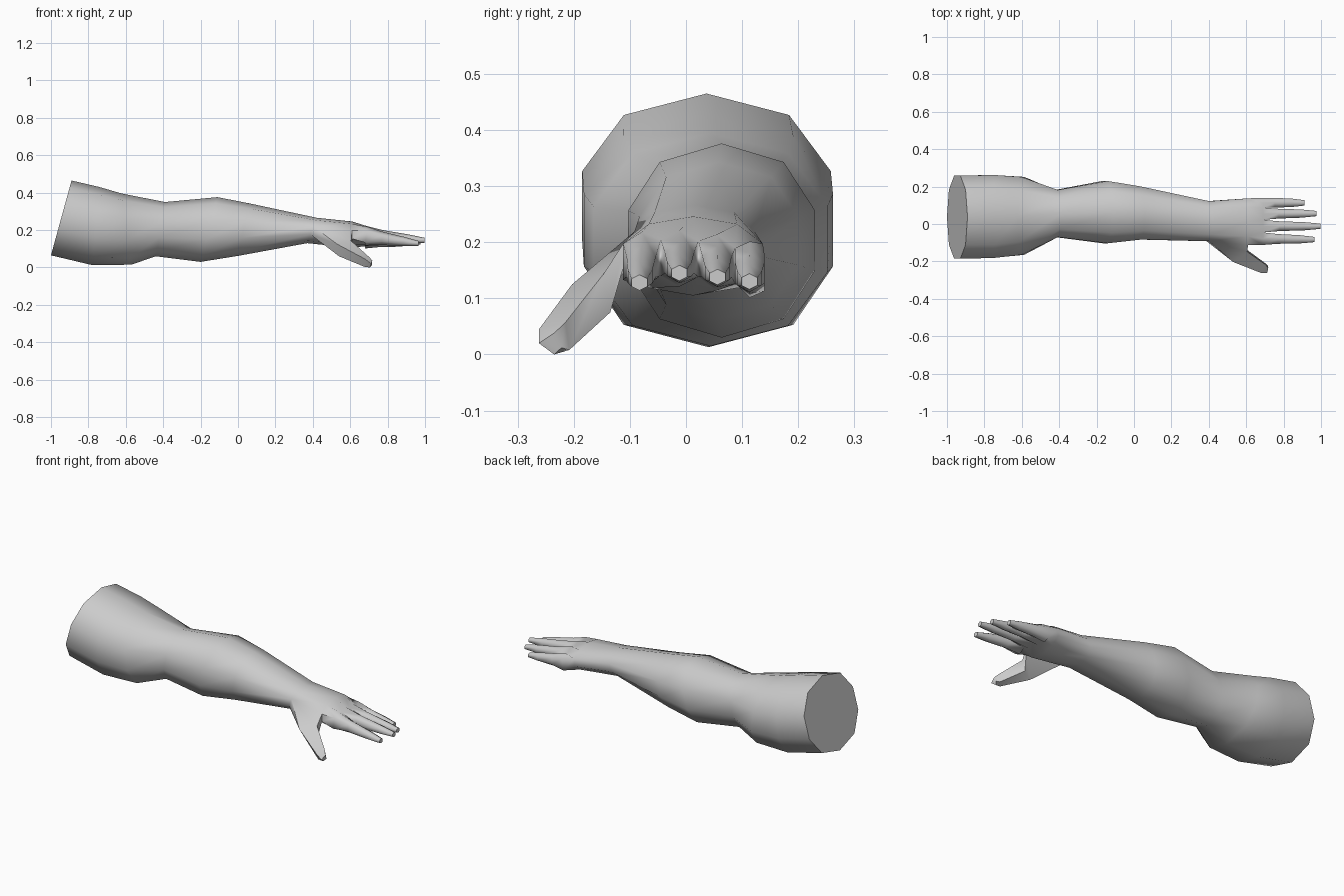
import bpy, bmesh, math
from mathutils import Vector

if "Cube" in bpy.data.objects:
    bpy.data.objects.remove(bpy.data.objects["Cube"])

bm = bmesh.new()

def ring_of(points):
    return [bm.verts.new(p) for p in points]

def bridge(a, b, skip=()):
    n = len(a)
    for i in range(n):
        if i not in skip:
            j = (i + 1) % n
            bm.faces.new((a[i], a[j], b[j], b[i]))

def section(x_top, x_bot, y0, y1, z0, z1, power):
    """Ten-sided ring: five points over the top (front to back), five underneath."""
    pts = []
    for i in range(10):
        a = math.radians(162 - 36 * i)
        c, s = math.cos(a) / 0.951, math.sin(a)
        c = math.copysign(abs(c) ** power, c)
        x = (x_top + x_bot) / 2 + s * (x_top - x_bot) / 2
        pts.append((x, (y0 + y1) / 2 + c * (y1 - y0) / 2, (z0 + z1) / 2 + s * (z1 - z0) / 2))
    return ring_of(pts)

# Upper arm, elbow, forearm, wrist, palm
sections = [
    (-0.89, -1.00, -0.185, 0.258, 0.065, 0.465, 0.85),
    (-0.74, -0.78, -0.182, 0.262, 0.013, 0.430, 0.8),
    (-0.62, -0.57, -0.165, 0.252, 0.015, 0.395, 0.85),
    (-0.39, -0.44, -0.070, 0.182, 0.060, 0.350, 0.85),
    (-0.11, -0.20, -0.103, 0.230, 0.030, 0.376, 0.85),
    (0.06, 0.00, -0.083, 0.200, 0.062, 0.343, 0.85),
    (0.42, 0.37, -0.092, 0.122, 0.130, 0.266, 0.85),
    (0.61, 0.61, -0.112, 0.137, 0.105, 0.246, 0.95),
]
rings = [section(*s) for s in sections]
for k in range(len(rings) - 1):
    bridge(rings[k], rings[k + 1], skip=(9,) if k == len(rings) - 2 else ())
bm.faces.new(rings[0])
wrist, palm = rings[-2], rings[-1]

# Knuckle row: gap points with a raised point in the middle of each finger
gap_y = [-0.112, -0.045, 0.022, 0.088, 0.140]
gap_z = [0.165, 0.172, 0.170, 0.158, 0.145]
top, bot = [], []
for i in range(9):
    a, b = i // 2, (i + 1) // 2
    y, z = (gap_y[a] + gap_y[b]) / 2, (gap_z[a] + gap_z[b]) / 2
    h = 0.05 if i % 2 else 0.032
    top.append(bm.verts.new((0.69, y, z + h)))
    bot.append(bm.verts.new((0.68, y, z - h)))
for i in range(4):
    bm.faces.new((palm[i], palm[i + 1], top[2*i + 2], top[2*i + 1], top[2*i]))
    bm.faces.new((palm[8 - i], palm[9 - i], bot[2*i], bot[2*i + 1], bot[2*i + 2]))
bm.faces.new((palm[4], palm[5], bot[8], top[8]))
bm.faces.new((palm[9], palm[0], top[0], bot[0]))

# Fingers: six-sided, tapering
tips = [(0.965, -0.083, 0.128), (0.997, -0.012, 0.145), (0.975, 0.056, 0.138), (0.912, 0.113, 0.130)]
for i, tip in enumerate(tips):
    t, b = top[2*i:2*i + 3], bot[2*i:2*i + 3]
    prev = t + b[::-1]
    start = sum((v.co for v in prev), Vector()) / 6
    for f, w, h in ((0.3, 0.026, 0.036), (0.72, 0.022, 0.025), (1.0, 0.014, 0.014)):
        c = start.lerp(Vector(tip), f)
        shape = [(-w, .5*h), (0, h), (w, .5*h), (w, -.5*h), (0, -h), (-w, -.5*h)]
        ring = ring_of([c + Vector((0, dy, dz)) for dy, dz in shape])
        bridge(prev, ring)
        prev = ring
    bm.faces.new(prev)

# Thumb: grown from the front side of the palm
prev = [wrist[0], palm[0], palm[9], wrist[9]]
thumb = [
    [(0.53, -0.203, 0.125), (0.605, -0.148, 0.142), (0.60, -0.135, 0.075), (0.54, -0.165, 0.060)],
    [(0.68, -0.262, 0.045), (0.70, -0.215, 0.057), (0.70, -0.208, 0.008), (0.675, -0.238, 0.004)],
    [(0.712, -0.262, 0.020), (0.718, -0.235, 0.038), (0.716, -0.222, 0.012), (0.705, -0.235, 0.000)],
]
for pts in thumb:
    ring = ring_of(pts)
    bridge(prev, ring)
    prev = ring
bm.faces.new(prev)

bmesh.ops.recalc_face_normals(bm, faces=bm.faces)
mesh = bpy.data.meshes.new("arm")
bm.to_mesh(mesh)
bm.free()
arm = bpy.data.objects.new("arm", mesh)
bpy.context.collection.objects.link(arm)
bpy.context.view_layer.objects.active = arm
arm.select_set(True)
bpy.ops.object.shade_smooth_by_angle(angle=math.radians(65))
